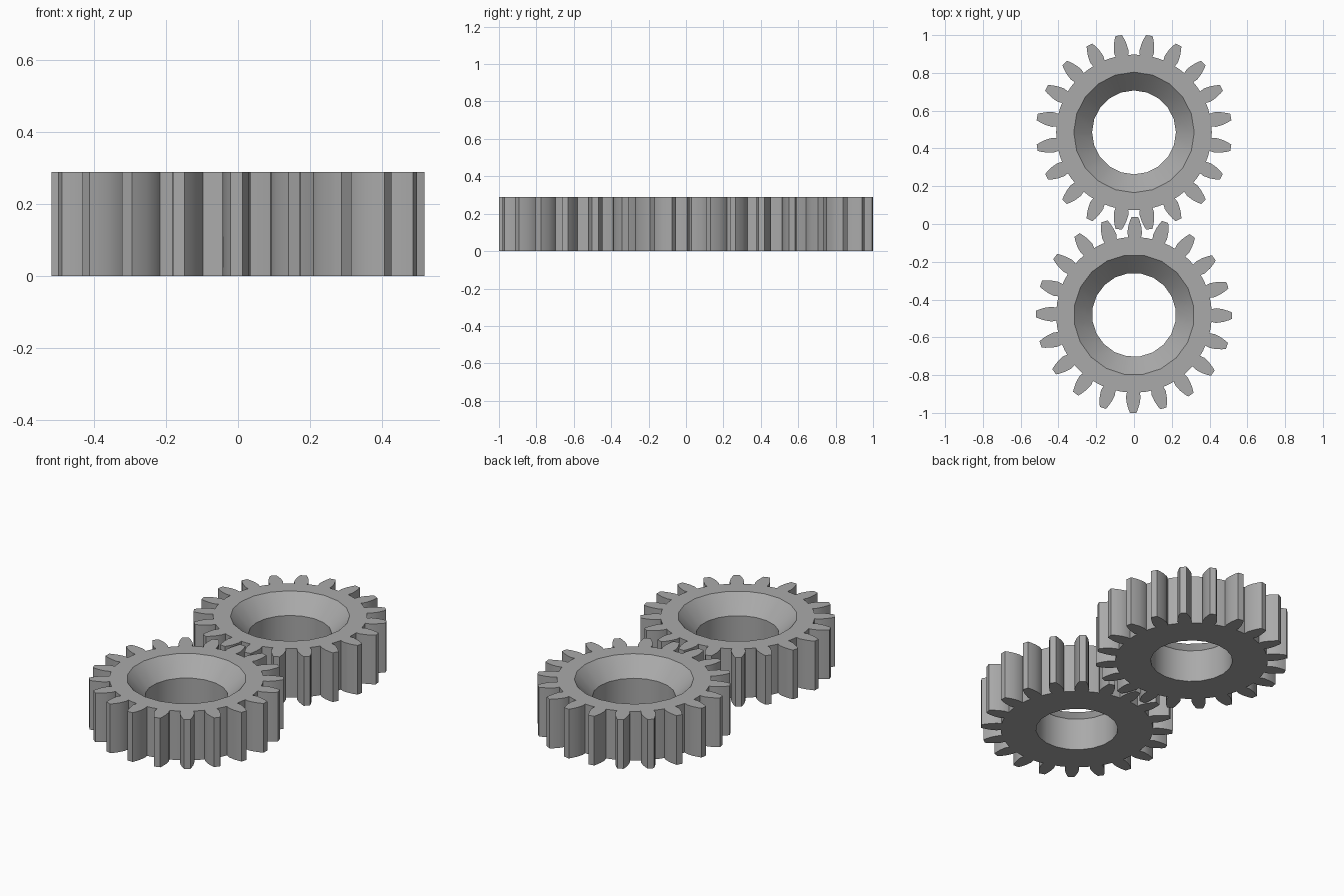
import bpy
import bmesh
from math import radians, sin, cos, pi, hypot, atan2

cube = bpy.data.objects.get("Cube")
if cube:
    bpy.data.objects.remove(cube, do_unlink=True)

TEETH = 20
PITCH = 2 * pi / TEETH
HEIGHT = 0.29
# Tooth flank: (distance from axis, half thickness)
FLANK = [(0.41, 0.034), (0.435, 0.039), (0.47, 0.034), (0.50, 0.025), (0.519, 0.017)]
ROOT = 0.412
# Bore: (radius, height) from bottom face up to the wide countersunk rim
BORE = [(0.222, 0), (0.222, 0.19), (0.319, HEIGHT)]

steel = bpy.data.materials.new("grey steel")
steel.use_nodes = True
grey = (0.4, 0.4, 0.4, 1)
steel.diffuse_color = grey
steel.node_tree.nodes["Principled BSDF"].inputs["Base Color"].default_value = grey


def gear(name, y, turn):
    bm = bmesh.new()

    def vert(r, a, z):
        return bm.verts.new((r * cos(a), r * sin(a), z))

    # One sector outline: valley, rising flank, falling flank
    tooth = [(ROOT, -PITCH / 2)]
    tooth += [(hypot(r, h), -atan2(h, r)) for r, h in FLANK]
    tooth += [(hypot(r, h), atan2(h, r)) for r, h in reversed(FLANK)]
    angles = [k * PITCH for k in range(TEETH)]
    rim = [(r, a + b) for a in angles for r, b in tooth]
    low = [vert(r, a, 0) for r, a in rim]
    high = [vert(r, a, HEIGHT) for r, a in rim]
    bore = [[vert(r, a - PITCH / 2, z) for a in angles] for r, z in BORE]

    # Toothed outer wall
    n = len(rim)
    for i in range(n):
        j = (i + 1) % n
        bm.faces.new((low[i], low[j], high[j], high[i]))

    # Bore walls, and flat end faces one sector at a time
    step = len(tooth)
    for k in range(TEETH):
        m = (k + 1) % TEETH
        for a, b in zip(bore, bore[1:]):
            bm.faces.new((a[m], a[k], b[k], b[m]))
        span = [(k * step + i) % n for i in range(step + 1)]
        bm.faces.new([high[i] for i in span] + [bore[-1][m], bore[-1][k]])
        bm.faces.new([bore[0][k], bore[0][m]] + [low[i] for i in reversed(span)])

    bmesh.ops.recalc_face_normals(bm, faces=bm.faces)
    mesh = bpy.data.meshes.new(name)
    bm.to_mesh(mesh)
    bm.free()
    mesh.materials.append(steel)
    obj = bpy.data.objects.new(name, mesh)
    bpy.context.collection.objects.link(obj)
    obj.location.y = y
    obj.rotation_euler.z = turn

    bpy.ops.object.select_all(action="DESELECT")
    obj.select_set(True)
    bpy.context.view_layer.objects.active = obj
    bpy.ops.object.shade_smooth_by_angle(angle=radians(30))


# The back gear is turned half a tooth so the pair meshes
gear("front_gear", -0.481, radians(-0.5))
gear("back_gear", 0.485, PITCH / 2)
